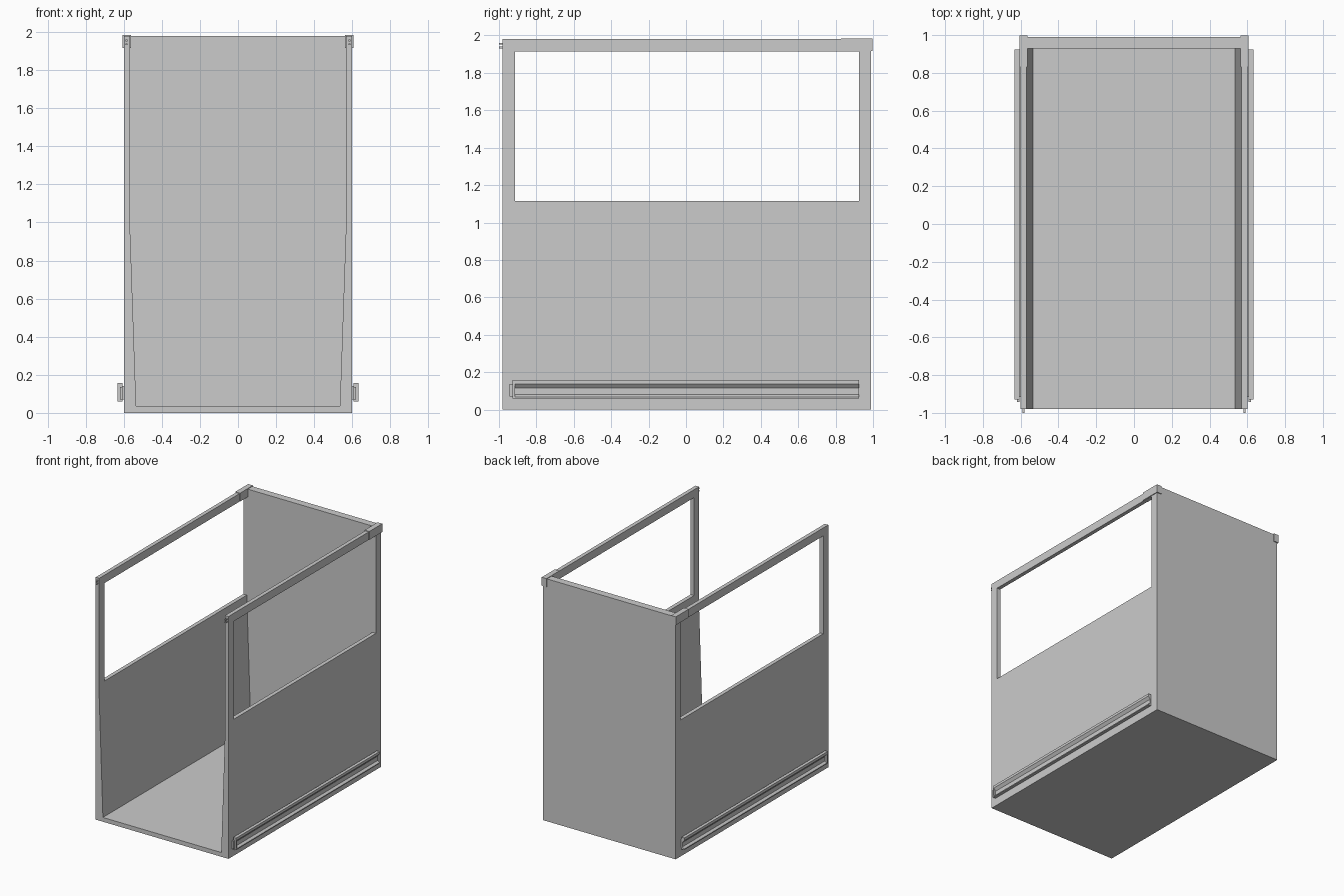
import bpy
import bmesh

old = bpy.data.objects.get("Cube")
if old:
    bpy.data.objects.remove(old, do_unlink=True)

grey = bpy.data.materials.new("plain grey")
grey.use_nodes = True
colour = (0.6, 0.6, 0.6, 1)
grey.diffuse_color = colour
grey.node_tree.nodes["Principled BSDF"].inputs["Base Color"].default_value = colour


def prism(name, profile, y0, y1):
    """Extrude an x-z profile along y."""
    bm = bmesh.new()
    face = bm.faces.new([bm.verts.new((x, y0, z)) for x, z in profile])
    ext = bmesh.ops.extrude_face_region(bm, geom=[face])
    moved = [v for v in ext["geom"] if isinstance(v, bmesh.types.BMVert)]
    bmesh.ops.translate(bm, verts=moved, vec=(0, y1 - y0, 0))
    bmesh.ops.recalc_face_normals(bm, faces=bm.faces)
    mesh = bpy.data.meshes.new(name)
    bm.to_mesh(mesh)
    bm.free()
    mesh.materials.append(grey)
    obj = bpy.data.objects.new(name, mesh)
    bpy.context.collection.objects.link(obj)
    return obj


def box(name, x0, x1, y0, y1, z0, z1):
    return prism(name, [(x0, z0), (x1, z0), (x1, z1), (x0, z1)], y0, y1)


def cut(target, cutter):
    """Subtract the cutter and discard it."""
    mod = target.modifiers.new("cut", "BOOLEAN")
    mod.operation = "DIFFERENCE"
    mod.solver = "EXACT"
    mod.object = cutter
    bpy.context.view_layer.objects.active = target
    bpy.ops.object.modifier_apply(modifier=mod.name)
    bpy.data.objects.remove(cutter, do_unlink=True)


# Tub: open at the front and top, inner walls thicken toward the floor
tub = box("tub_shell", -0.6, 0.6, -0.98, 0.99, 0, 1.98)
half = [(0.535, 0.035), (0.568, 1.0), (0.568, 2.2)]
cavity = half + [(-x, z) for x, z in reversed(half)]
cut(tub, prism("cavity_cutter", cavity, -1.2, 0.93))

# Window openings through both side walls
cut(tub, box("window_cutter", -1, 1, -0.915, 0.925, 1.115, 1.915))

# Side fittings
for side, s in (("left", 1), ("right", -1)):
    # Grooved rub rail standing on a narrow web
    rail = [(0.607, 0.06), (0.632, 0.06), (0.632, 0.068), (0.614, 0.08),
            (0.614, 0.115), (0.632, 0.137), (0.632, 0.158), (0.607, 0.158)]
    prism(side + "_rail", [(s * x, z) for x, z in rail], -0.915, 0.925)
    box(side + "_rail_web", s * 0.598, s * 0.608, -0.915, 0.92, 0.07, 0.14)
    box(side + "_rail_end_plate", s * 0.607, s * 0.632, -0.928, -0.915, 0.06, 0.158)
    box(side + "_rail_end_tab", s * 0.607, s * 0.62, -0.943, -0.928, 0.07, 0.137)
    # Cap over the rear top corner
    box(side + "_corner_cap", s * 0.563, s * 0.606, 0.83, 0.997, 1.917, 1.985)
    # Latch pins on the front edge
    for label, z in (("upper", 1.956), ("lower", 1.936)):
        box(side + "_" + label + "_pin", s * 0.58, s * 0.59, -1.0, -0.975,
            z - 0.005, z + 0.005)
